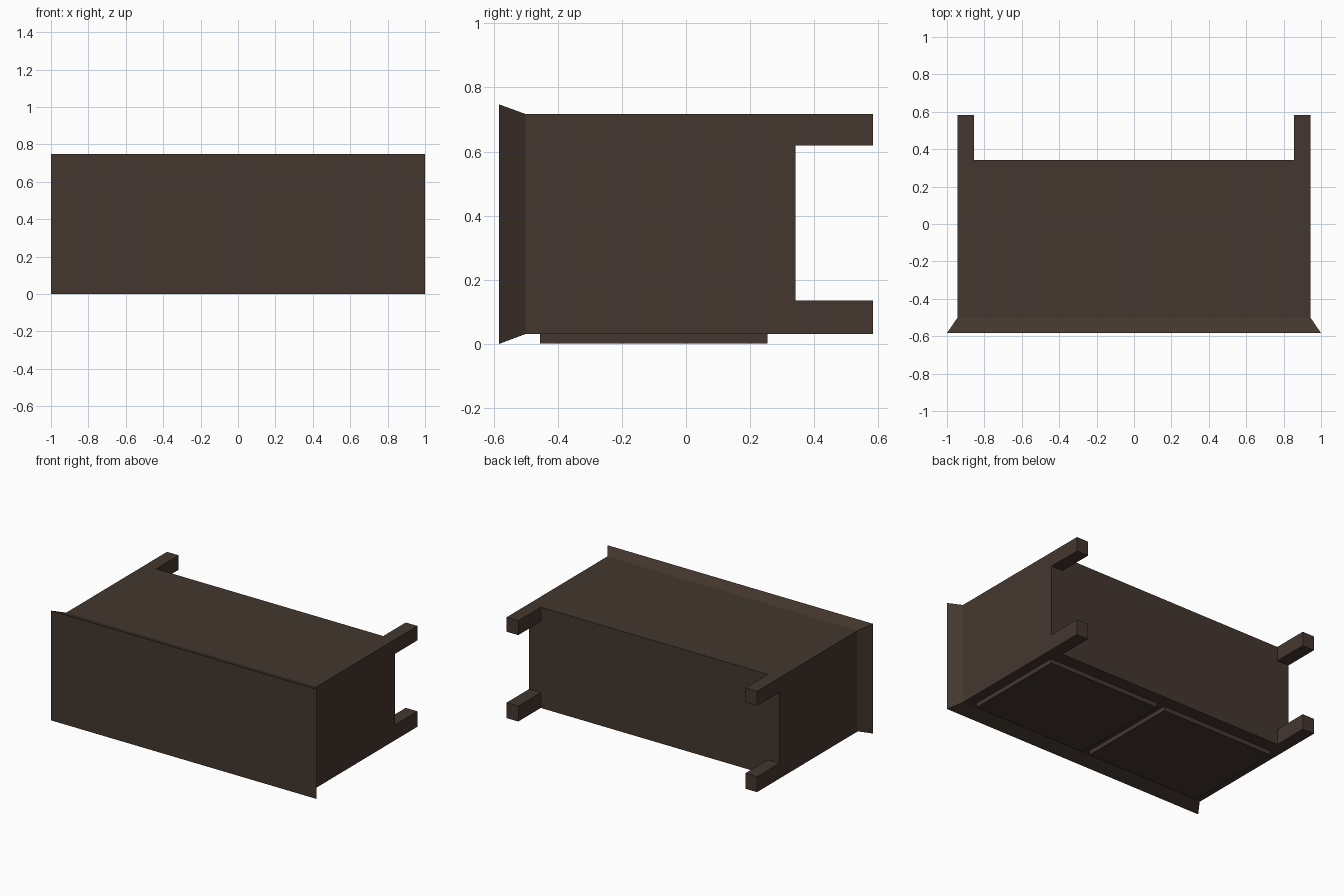
import bpy, bmesh

if "Cube" in bpy.data.objects:
    bpy.data.objects.remove(bpy.data.objects["Cube"])

wood = bpy.data.materials.new("dark_brown_wood")
wood.diffuse_color = (0.058, 0.038, 0.028, 1)
wood.use_nodes = True
wood.node_tree.nodes["Principled BSDF"].inputs["Base Color"].default_value = wood.diffuse_color


def box(name, lo, hi, flare=None):
    """Box between two corners; flare gives (x, z_low, z_high) of the -y face."""
    bm = bmesh.new()
    bmesh.ops.create_cube(bm, size=1)
    for v in bm.verts:
        up = [c > 0 for c in v.co]
        v.co = [hi[i] if up[i] else lo[i] for i in range(3)]
        if flare and not up[1]:
            v.co.x = flare[0] if up[0] else -flare[0]
            v.co.z = flare[2] if up[2] else flare[1]
    mesh = bpy.data.meshes.new(name)
    bm.to_mesh(mesh)
    bm.free()
    mesh.materials.append(wood)
    obj = bpy.data.objects.new(name, mesh)
    bpy.context.collection.objects.link(obj)
    return obj


# Cabinet lying on its doors: the table top faces -y, the legs point to +y
W, Z0, Z1 = 0.943, 0.031, 0.717
box("cabinet_body", (-W, -0.5, Z0), (W, 0.341, Z1))
box("flared_top", (-W, -0.583, Z0), (W, -0.5, Z1), flare=(1.0, 0.0, 0.747))

for side, s in (("left", -1), ("right", 1)):
    # Legs flush with the outer corners
    xs = sorted((s * 0.855, s * W))
    for place, z0, z1 in (("lower", Z0, 0.136), ("upper", 0.619, Z1)):
        box(f"{side}_{place}_leg", (xs[0], 0.341, z0), (xs[1], 0.583, z1))
    # Door panels on the underside
    xd = sorted((s * 0.028, s * 0.873))
    box(f"{side}_door", (xd[0], -0.455, 0.001), (xd[1], 0.254, Z0))
